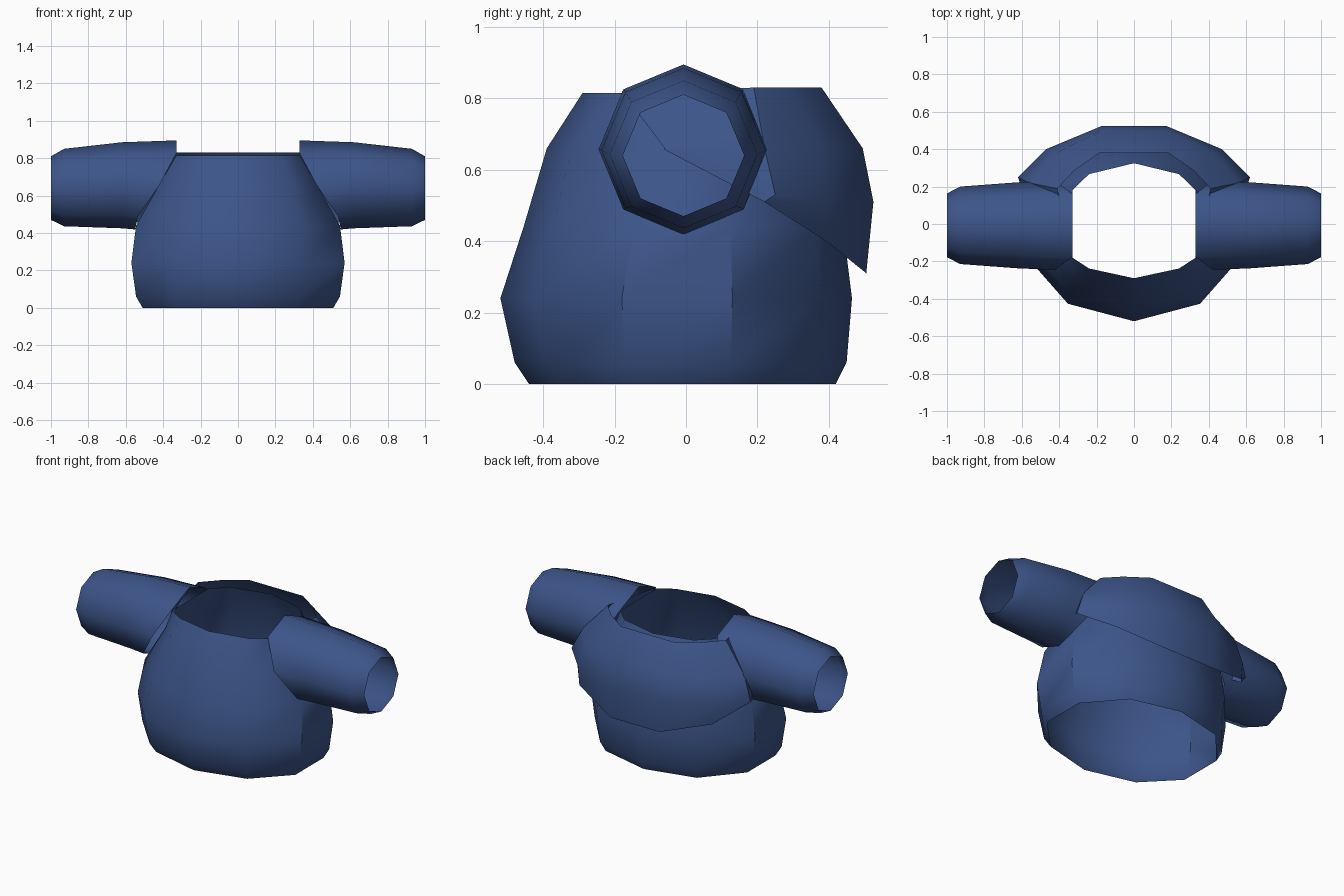
import bpy, bmesh, math

if "Cube" in bpy.data.objects:
    bpy.data.objects.remove(bpy.data.objects["Cube"])

blue = bpy.data.materials.new("navy_cloth")
blue.diffuse_color = (0.045, 0.09, 0.25, 1)
blue.use_nodes = True
blue.node_tree.nodes["Principled BSDF"].inputs["Base Color"].default_value = blue.diffuse_color


def build(name, rows, closed, angle):
    """Skin a list of equally long point rows into an open sheet or tube."""
    bm = bmesh.new()
    grid = [[bm.verts.new(p) for p in row] for row in rows]
    n = len(rows[0])
    for a, b in zip(grid, grid[1:]):
        for i in range(n if closed else n - 1):
            j = (i + 1) % n
            bm.faces.new((a[i], a[j], b[j], b[i]))
    bmesh.ops.remove_doubles(bm, verts=bm.verts, dist=0.0005)
    me = bpy.data.meshes.new(name)
    bm.to_mesh(me)
    bm.free()
    ob = bpy.data.objects.new(name, me)
    bpy.context.collection.objects.link(ob)
    me.materials.append(blue)
    bpy.ops.object.select_all(action='DESELECT')
    ob.select_set(True)
    bpy.context.view_layer.objects.active = ob
    bpy.ops.object.shade_smooth_by_angle(angle=math.radians(angle))
    return ob


# Body: ten-sided open tube
# z, half width, front y, back y, shoulder width ratio, side front y, side back y
levels = [
    (0.0, 0.51, -0.44, 0.42, 0.62, -0.16, 0.12),
    (0.06, 0.545, -0.48, 0.45, 0.62, -0.17, 0.125),
    (0.24, 0.57, -0.52, 0.465, 0.62, -0.18, 0.13),
    (0.44, 0.545, -0.455, 0.44, 0.62, -0.145, 0.125),
    (0.66, 0.42, -0.39, 0.40, 0.66, -0.12, 0.12),
    (0.815, 0.33, -0.29, 0.325, 0.73, -0.18, 0.18),
]
rows = []
for z, w, f, b, r, sf, sb in levels:
    right = [(w * r, f * 0.82, z), (w, sf, z), (w, sb, z), (w * r, b * 0.82, z)]
    left = [(-x, y, z) for x, y, z in reversed(right)]
    rows.append([(0, f, z)] + right + [(0, b, z)] + left)
build("body", rows, True, 40)

# Sleeves: eight-sided open tubes, inner end cut to follow the shoulder
inner_x = [0.33, 0.33, 0.42, 0.535, 0.55, 0.535, 0.42, 0.33]
rings = [(None, 0.238, 0.657), (0.62, 0.23, 0.655), (0.93, 0.207, 0.643), (1.0, 0.17, 0.64)]
for side, name in ((1, "right_sleeve"), (-1, "left_sleeve")):
    rows = []
    for x, r, cz in rings:
        row = []
        for i in range(8):
            a = i * math.pi / 4
            row.append((side * (inner_x[i] if x is None else x),
                        -0.007 + r * math.sin(a), cz + r * math.cos(a)))
        rows.append(row if side < 0 else row[::-1])
    build(name, rows, True, 50)

# Hood folded over the back: columns from centre to front edge, mirrored
columns = [
    [(0.185, 0.38, 0.83), (0.18, 0.495, 0.66), (0.17, 0.525, 0.51), (0.17, 0.505, 0.31)],
    [(0.32, 0.285, 0.83), (0.43, 0.375, 0.66), (0.47, 0.40, 0.51), (0.46, 0.40, 0.395)],
    [(0.41, 0.19, 0.83), (0.56, 0.22, 0.66), (0.62, 0.25, 0.53), (0.61, 0.22, 0.51)],
    [(0.335, -0.18, 0.82), (0.43, -0.06, 0.66), (0.43, -0.06, 0.658), (0.43, -0.06, 0.656)],
]
mirrored = [[(-x, y, z) for x, y, z in c] for c in reversed(columns)]
build("folded_hood", mirrored + columns, False, 40)
